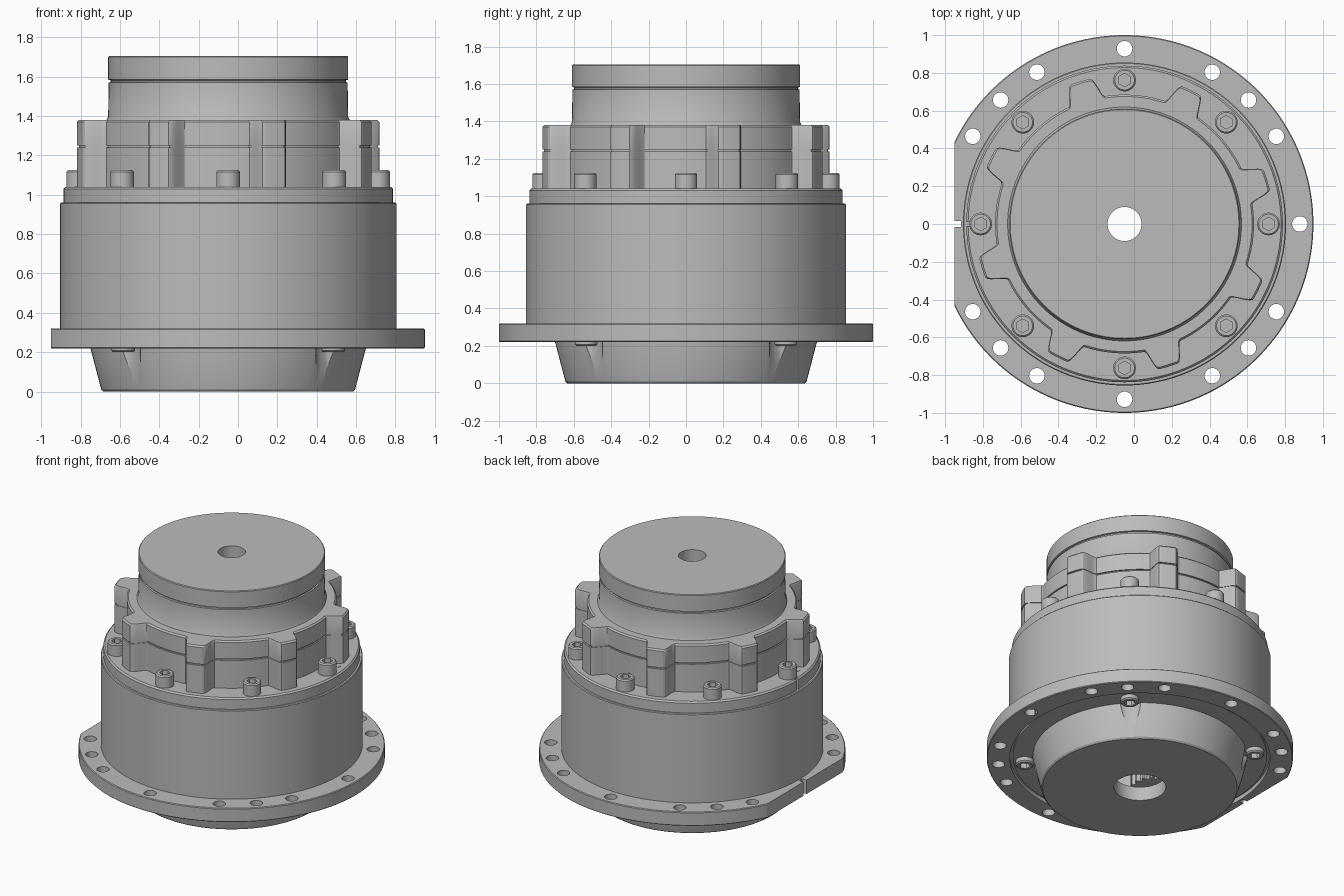
import bpy, bmesh, math
from math import cos, sin, pi, radians
from mathutils import Matrix

cube = bpy.data.objects.get("Cube")
if cube:
    bpy.data.objects.remove(cube)

CX = -0.05  # the turning axis sits a little off centre because of the flat on the flange

grey = bpy.data.materials.new("machined_grey")
grey.use_nodes = True
colour = (0.5, 0.5, 0.5, 1)
grey.diffuse_color = colour
grey.node_tree.nodes["Principled BSDF"].inputs["Base Color"].default_value = colour


def finish(name, bm):
    bmesh.ops.recalc_face_normals(bm, faces=bm.faces)
    mesh = bpy.data.meshes.new(name)
    bm.to_mesh(mesh)
    bm.free()
    mesh.materials.append(grey)
    obj = bpy.data.objects.new(name, mesh)
    bpy.context.collection.objects.link(obj)
    return obj


def turn(name, rows, wave=None, segments=128, solid=False, at=(0, 0)):
    """Sweep rows of (radius, z, wave weight) round z; solid caps both ends, else the profile closes."""
    bm = bmesh.new()
    rings = []
    for row in rows:
        r, z = row[:2]
        weight = row[2] if len(row) > 2 else 0
        ring = []
        for i in range(segments):
            a = 2 * pi * i / segments
            rad = r + (weight * wave(a) if weight else 0)
            ring.append(bm.verts.new((CX + at[0] + rad * cos(a), at[1] + rad * sin(a), z)))
        rings.append(ring)
    pairs = list(zip(rings, rings[1:]))
    if solid:
        bm.faces.new(rings[0])
        bm.faces.new(rings[-1])
    else:
        pairs.append((rings[-1], rings[0]))
    for low, high in pairs:
        for i in range(segments):
            j = (i + 1) % segments
            bm.faces.new((low[i], low[j], high[j], high[i]))
    return finish(name, bm)


def box(name, centre, size):
    bm = bmesh.new()
    bmesh.ops.create_cube(bm, size=1, matrix=Matrix.Translation(centre) @ Matrix.Diagonal((*size, 1)))
    return finish(name, bm)


def cut(obj, cutter):
    cutter.hide_render = True
    mod = obj.modifiers.new("cut", "BOOLEAN")
    mod.operation = "DIFFERENCE"
    mod.solver = "EXACT"
    mod.object = cutter
    bpy.context.view_layer.objects.active = obj
    bpy.ops.object.modifier_apply(modifier=mod.name)
    bpy.data.objects.remove(cutter)


def polar(radius, degrees):
    return radius * cos(radians(degrees)), radius * sin(radians(degrees))


# Mounting flange with a flat, an index notch and bolt holes
flange = turn("mounting_flange", [(.66, .235), (.83, .235), (.83, .25), (.85, .25), (.85, .22),
                                  (.995, .22), (1, .225), (1, .315), (.995, .32), (.66, .32)], segments=180)
cut(flange, box("flat_cutter", (-1.15, 0, .27), (.4, 2, .4)))
cut(flange, box("notch_cutter", (-.96, 0, .27), (.09, .034, .4)))
for side in (0, 180):
    for angle in (0, 30, 45, 60, 90, -30, -45, -60):
        if side + angle in (180, 90 + 180):
            continue
        cut(flange, turn("hole_cutter", [(.041, .1), (.041, .4)], segments=32, solid=True,
                         at=polar(.928, side + angle)))
cut(flange, turn("hole_cutter", [(.041, .1), (.041, .4)], segments=32, solid=True, at=polar(.928, 270)))

# Main drum with a stepped rim and a small slot
drum = turn("drum_housing", [(.56, .3), (.855, .3), (.855, .955), (.85, .96), (.838, .96),
                             (.838, 1.03), (.828, 1.04), (.56, 1.04)])
cut(drum, box("slot_cutter", (CX - .845, 0, 1.02), (.05, .022, .12)))


# Lobed carrier ring, split by a thin seam
def lobes(a):
    height = 0
    for k in range(4):
        for start in (17.2, 63.5):
            d = a - radians(start + 90 * k)
            d = abs(math.atan2(sin(d), cos(d))) * .74
            t = min(max((.108 - d) / .058, 0), 1)
            height = max(height, t * t * (3 - 2 * t))
    return .105 * height


turn("lobed_ring", [(.58, 1.03), (.685, 1.03, 1), (.685, 1.24, 1), (.675, 1.24, 1), (.675, 1.25, 1),
                    (.685, 1.25, 1), (.685, 1.37, 1), (.675, 1.38, 1), (.58, 1.38)],
     wave=lobes, segments=480)

# Output hub with a bore and a groove
turn("output_hub", [(.09, .85), (.555, .85), (.6, 1.1), (.625, 1.37), (.61, 1.395), (.607, 1.57),
                    (.598, 1.573), (.598, 1.582), (.61, 1.585), (.61, 1.7), (.605, 1.705), (.09, 1.705)])

# Tapered bottom cover with four screw pockets
cover = turn("bottom_cover", [(.17, 0), (.635, 0), (.645, .01), (.70, .22), (.70, .26), (.55, .26),
                              (.55, .10), (.17, .10)])
for angle in (45, 135, 225, 315):
    cut(cover, turn("pocket_cutter", [(.085, .08), (.085, .4)], segments=48, solid=True,
                    at=polar(.75, angle)))


# Socket head screws
def hexagon(a):
    return .031 / cos((a + pi / 6) % (pi / 3) - pi / 6)


def screw(name, place, base, top):
    d = 1 if top > base else -1
    turn(name, [(.06, base), (.06, top - d * .008), (.052, top), (0, top, 1), (0, top - d * .035, 1)],
         wave=hexagon, segments=36, solid=True, at=place)


for k in range(8):
    screw("rim_screw", polar(.762, 45 * k), 1.03, 1.125)
for k in range(4):
    screw("cover_screw", polar(.755, 45 + 90 * k), .26, .2)

# Flush dowel pins on the rim
for angle in (8.7, 188.7):
    turn("dowel_pin", [(.03, 1.03), (.03, 1.042)], segments=24, solid=True, at=polar(.76, angle))


# Planet gears seen through the lower bore
def teeth(a):
    return .018 * max(-.6, min(.6, cos(16 * a)))


for k in range(3):
    turn("planet_gear", [(.14, .13, 1), (.14, .8, 1)], wave=teeth, segments=128, solid=True,
         at=polar(.26, 90 + 120 * k))

# Smooth curved walls, keep machined edges crisp
bpy.ops.object.select_all(action="DESELECT")
for obj in bpy.context.collection.objects:
    if obj.type == "MESH" and obj.data.materials and obj.data.materials[0] == grey:
        obj.select_set(True)
        bpy.context.view_layer.objects.active = obj
bpy.ops.object.shade_smooth_by_angle(angle=radians(30))
